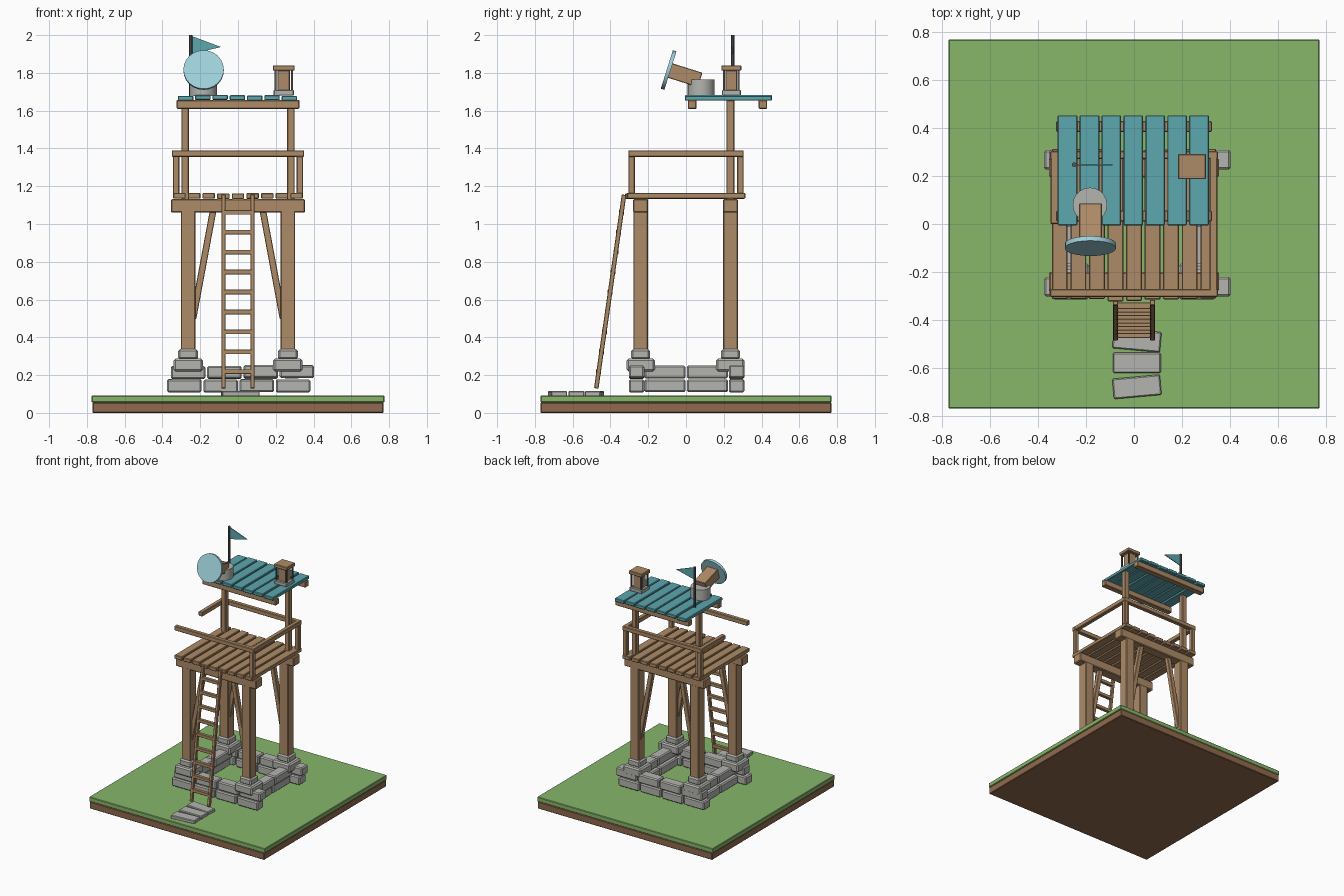
import bpy, bmesh, math, random
from mathutils import Vector, Matrix

if "Cube" in bpy.data.objects:
    bpy.data.objects.remove(bpy.data.objects["Cube"])

random.seed(4)


def srgb(r, g, b):
    lin = [((c / 255 + 0.055) / 1.055) ** 2.4 if c > 10 else c / 3295 for c in (r, g, b)]
    return (*lin, 1)


def material(name, *rgb):
    m = bpy.data.materials.new(name)
    m.diffuse_color = srgb(*rgb)
    m.use_nodes = True
    m.node_tree.nodes["Principled BSDF"].inputs["Base Color"].default_value = m.diffuse_color
    return m


WOOD = material("wood", 174, 139, 103)
DIRT = material("dirt", 144, 106, 78)
GRASS = material("grass", 135, 183, 106)
STONE = material("stone", 180, 180, 175)
TEAL = material("teal_paint", 93, 168, 175)
GLASS = material("pale_blue", 160, 210, 220)
METAL = material("dark_metal", 88, 88, 90)


def finish(name, bm, mat, bevel=0.0):
    mesh = bpy.data.meshes.new(name)
    bmesh.ops.recalc_face_normals(bm, faces=bm.faces)
    bm.to_mesh(mesh)
    bm.free()
    ob = bpy.data.objects.new(name, mesh)
    mesh.materials.append(mat)
    bpy.context.collection.objects.link(ob)
    if bevel:
        mod = ob.modifiers.new("edge_bevel", 'BEVEL')
        mod.width, mod.segments = bevel, 1
    return ob


def box(name, x, y, z, mat=WOOD, bevel=0.004, turn=0.0):
    """Box from three (min, max) ranges, optionally turned about z."""
    mid = Vector([sum(r) / 2 for r in (x, y, z)])
    size = [r[1] - r[0] for r in (x, y, z)]
    bm = bmesh.new()
    bmesh.ops.create_cube(bm, size=1, matrix=Matrix.Translation(mid)
                          @ Matrix.Rotation(turn, 4, 'Z') @ Matrix.Diagonal((*size, 1)))
    return finish(name, bm, mat, bevel)


def bar(name, a, b, wx, wd, mat=WOOD, bevel=0.003):
    """Straight bar between two points; wx is its width along the x side."""
    a, b = Vector(a), Vector(b)
    d = (b - a).normalized()
    side = (Vector((1, 0, 0)) - d * d.x).normalized()
    rot = Matrix((side, d.cross(side), d)).transposed().to_4x4()
    bm = bmesh.new()
    bmesh.ops.create_cube(bm, size=1, matrix=Matrix.Translation((a + b) / 2) @ rot
                          @ Matrix.Diagonal((wx, wd, (b - a).length, 1)))
    return finish(name, bm, mat, bevel)


def drum(name, centre, radius, depth, mat, sides, tilt=0.0):
    bm = bmesh.new()
    bmesh.ops.create_cone(bm, cap_ends=True, segments=sides, radius1=radius, radius2=radius,
                          depth=depth, matrix=Matrix.Translation(centre)
                          @ Matrix.Rotation(tilt, 4, 'X'))
    ob = finish(name, bm, mat)
    for p in ob.data.polygons:
        p.use_smooth = len(p.vertices) == 4
    ob.data.set_sharp_from_angle(angle=math.radians(40))


def around(c, w):
    return (c - w / 2, c + w / 2)


# Ground slab
box("dirt_base", (-0.77, 0.77), (-0.77, 0.77), (0, 0.055), DIRT)
box("grass_top", (-0.775, 0.775), (-0.77, 0.77), (0.055, 0.092), GRASS)

# Stone footing: two staggered courses on each side
for y in (-0.262, 0.268):
    for row, start in enumerate((-0.375, -0.355)):
        for i in range(4):
            x0 = start + i * 0.192
            z0 = 0.11 + row * 0.072 + random.uniform(-0.003, 0.003)
            box("wall_stone", (x0, x0 + 0.182), around(y, 0.082), (z0, z0 + 0.068), STONE, 0.008)
for x in (-0.265, 0.265):
    for row in range(2):
        for i in range(2):
            y0 = -0.22 + i * 0.224
            z0 = 0.11 + row * 0.072
            box("side_wall_stone", around(x + row * 0.02, 0.085), (y0, y0 + 0.218),
                (z0, z0 + 0.068), STONE, 0.008)

# Legs with stone footings, cross beams and braces
for y in (-0.24, 0.235):
    for s in (-1, 1):
        x = s * 0.264
        box("footing_stone", around(x, 0.155), around(y, 0.15), (0.22, 0.287), STONE, 0.01)
        box("footing_cap", around(x, 0.105), around(y, 0.1), (0.283, 0.337), STONE, 0.01)
        box("leg", around(x, 0.078), around(y, 0.078), (0.33, 1.07), WOOD, 0.005)
        bar("leg_brace", (s * 0.13, y, 1.08), (s * 0.238, y, 0.50), 0.035, 0.035)
    box("deck_beam", (-0.355, 0.355), around(y, 0.08), (1.06, 1.132), WOOD, 0.006)

# Deck planks
for i in range(9):
    j = random.uniform(-0.008, 0.008)
    box("deck_plank", around((i - 4) * 0.0775, 0.066), (-0.318 + j, 0.308 + j),
        (1.133 + j / 4, 1.163 + j / 4), WOOD, 0.004)

# Railing; the left rail is broken off halfway
RAIL = (1.355, 1.39)
for y in (-0.288, 0.288):
    box("long_rail", (-0.35, 0.35), around(y, 0.034), RAIL)
box("right_rail", around(0.332, 0.034), (-0.3, 0.3), RAIL)
box("broken_left_rail", around(-0.332, 0.034), (0.0, 0.3), RAIL)
for x, y in ((0.328, -0.288), (0.328, 0.288), (-0.328, 0.288)):
    box("rail_post", around(x, 0.034), around(y, 0.034), (1.16, 1.36))

# Roof on two rear posts
for s in (-1, 1):
    box("roof_post", around(s * 0.28, 0.04), around(0.235, 0.042), (1.06, 1.656))
for y in (0.033, 0.407):
    box("roof_beam", (-0.325, 0.325), around(y, 0.045), (1.61, 1.656))
for i in range(7):
    j = random.uniform(-0.004, 0.004)
    box("roof_plank", around((i - 3) * 0.0915 - 0.003, 0.082), (-0.006, 0.454),
        (1.656 + j, 1.682 + j), TEAL)

# Ladder
top, foot = Vector((0, -0.328, 1.155)), Vector((0, -0.475, 0.13))
for x in (-0.077, 0.077):
    off = Vector((x, 0, 0))
    bar("ladder_rail", foot + off, top + off, 0.022, 0.024)
for i in range(9):
    z = 0.218 + i * 0.1055
    p = foot.lerp(top, (z - foot.z) / (top.z - foot.z))
    box("ladder_rung", (-0.075, 0.075), around(p.y, 0.026), around(z, 0.025), WOOD, 0.002)

# Stepping stones
for y, turn in ((-0.485, -0.09), (-0.58, 0.0), (-0.68, 0.09)):
    box("stepping_stone", around(0.012, 0.2), around(y, 0.085), (0.088, 0.116), STONE, 0.005, turn)

# Searchlight: drum stand, tilted body and round lens
drum("light_stand", (-0.184, 0.08, 1.722), 0.072, 0.088, STONE, 20)
aim = Vector((0, -0.954, 0.30))
hub = Vector((-0.182, -0.092, 1.815))
bar("light_body", hub, hub - aim * 0.175, 0.095, 0.08)
drum("light_lens", hub, 0.107, 0.02, GLASS, 24, math.atan2(0.954, 0.30))

# Lantern
lx, ly = 0.242, 0.24
box("lantern_base", around(lx, 0.108), around(ly, 0.1), (1.68, 1.71), STONE)
box("lantern_body", around(lx, 0.066), around(ly, 0.062), (1.705, 1.815))
for sx in (-1, 1):
    for sy in (-1, 1):
        box("lantern_post", around(lx + sx * 0.043, 0.011), around(ly + sy * 0.039, 0.011),
            (1.705, 1.815), METAL, 0)
box("lantern_cap", around(lx, 0.116), around(ly, 0.106), (1.812, 1.84))

# Flag and pole
drum("flag_pole", (-0.25, 0.248, 1.835), 0.01, 0.33, METAL, 8)
bm = bmesh.new()
face = bm.faces.new([bm.verts.new((x, 0.245, z)) for x, z in
                     ((-0.245, 1.995), (-0.245, 1.9), (-0.09, 1.937))])
ext = bmesh.ops.extrude_face_region(bm, geom=[face])
bmesh.ops.translate(bm, vec=(0, 0.006, 0),
                    verts=[v for v in ext["geom"] if isinstance(v, bmesh.types.BMVert)])
finish("flag", bm, TEAL)
